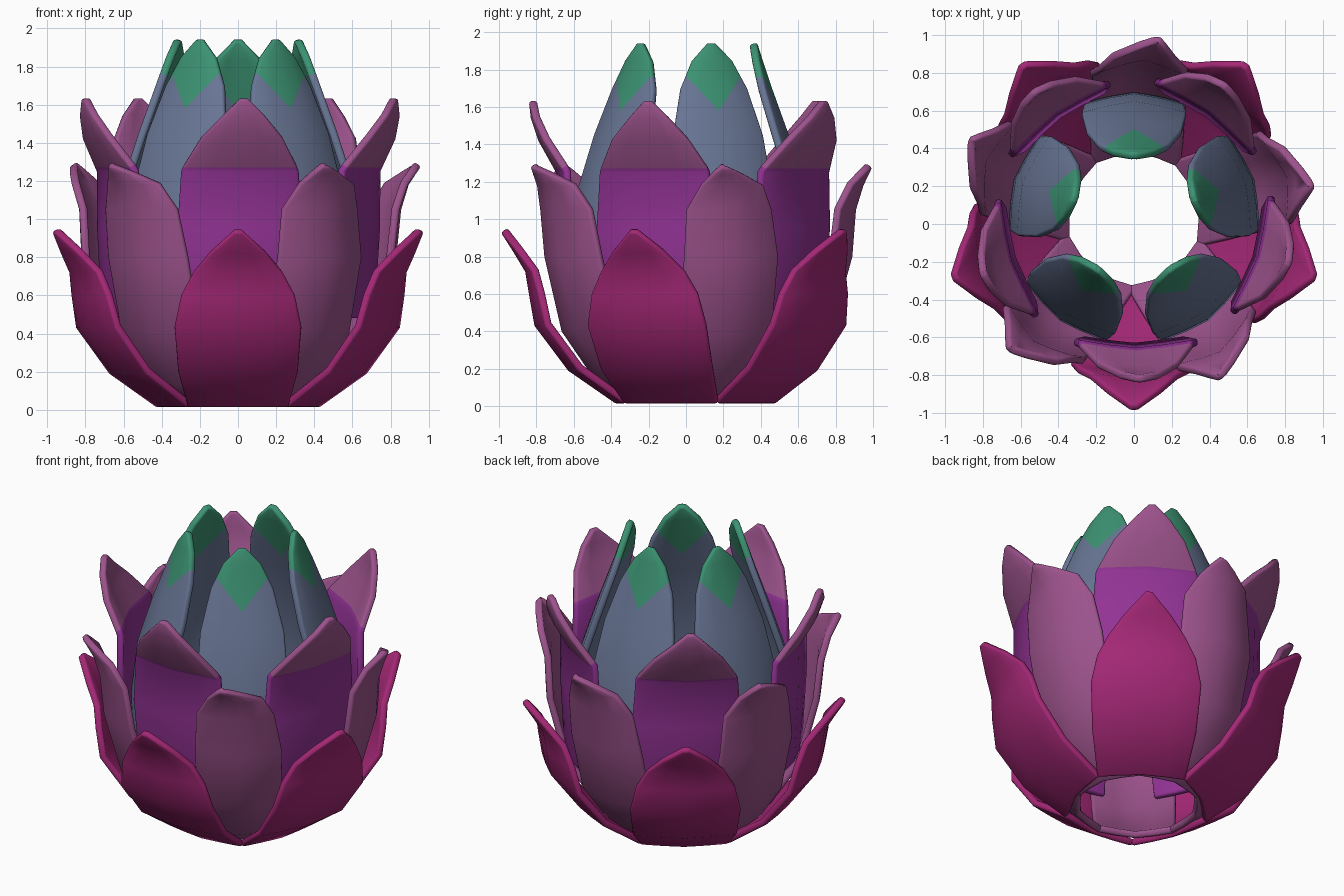
import bpy, bmesh, math
from mathutils import Vector

if "Cube" in bpy.data.objects:
    bpy.data.objects.remove(bpy.data.objects["Cube"], do_unlink=True)


def make_material(name, rgb):
    mat = bpy.data.materials.new(name)
    mat.use_nodes = True
    colour = (*rgb, 1.0)
    mat.diffuse_color = colour
    mat.node_tree.nodes["Principled BSDF"].inputs["Base Color"].default_value = colour
    return mat


magenta = make_material("magenta", (0.37, 0.021, 0.18))
mauve = make_material("mauve", (0.33, 0.085, 0.26))
violet = make_material("violet", (0.29, 0.033, 0.30))
slate = make_material("slate_blue", (0.14, 0.18, 0.30))
green = make_material("tip_green", (0.045, 0.29, 0.17))

CENTRE_Y = 0.03
THICKNESS = 0.042
COLUMNS = (-1, -0.5, 0, 0.5, 1)


def petal(name, angle, rows, cup, mats, tip_height=None, tip_slope=0):
    """Cupped petal from rows of (height, radius, half width, sideways shift)."""
    widest = max(row[2] for row in rows)
    bm = bmesh.new()
    grid = []
    for z, r, half, shift in rows:
        line = []
        for u in COLUMNS:
            recess = cup * abs(u * half / widest) ** 1.3
            line.append(bm.verts.new((r - recess, u * half + shift, z)))
        grid.append(line)
    for low, high in zip(grid, grid[1:]):
        for j in range(len(COLUMNS) - 1):
            bm.faces.new((low[j], low[j + 1], high[j + 1], high[j]))

    # coloured tip, cut along a straight or V-shaped line
    if tip_height:
        for side in (-1, 1):
            bmesh.ops.bisect_plane(
                bm, geom=bm.verts[:] + bm.edges[:] + bm.faces[:], dist=1e-5,
                plane_co=(0, 0, tip_height), plane_no=(0, -side * tip_slope, 1))
        for f in bm.faces:
            c = f.calc_center_median()
            f.material_index = int(c.z > tip_height + tip_slope * abs(c.y))

    # turn the petal to its place around the flower
    for v in bm.verts:
        x, y = v.co.x, v.co.y
        v.co = Vector((x * math.cos(angle) - y * math.sin(angle),
                       x * math.sin(angle) + y * math.cos(angle) + CENTRE_Y, v.co.z))
    mesh = bpy.data.meshes.new(name)
    bm.to_mesh(mesh)
    bm.free()
    for m in mats:
        mesh.materials.append(m)
    obj = bpy.data.objects.new(name, mesh)
    bpy.context.collection.objects.link(obj)

    # thickness with a rounded rim
    solid = obj.modifiers.new("thickness", "SOLIDIFY")
    solid.thickness = THICKNESS
    solid.offset = -1
    bevel = obj.modifiers.new("round_rim", "BEVEL")
    bevel.width = 0.014
    bevel.segments = 2
    bevel.limit_method = "ANGLE"
    bevel.angle_limit = math.radians(60)
    bevel.use_clamp_overlap = False
    bpy.ops.object.select_all(action="DESELECT")
    obj.select_set(True)
    bpy.context.view_layer.objects.active = obj
    for m in ("thickness", "round_rim"):
        bpy.ops.object.modifier_apply(modifier=m)
    bpy.ops.object.shade_smooth_by_angle(angle=math.radians(60))


def ring(name, start, *args, **kwargs):
    for i in range(5):
        petal(f"{name}_{i + 1}", math.radians(start + 72 * i), *args, **kwargs)


# low outer petals
ring("outer_petal", -90, [
    (0.01, 0.40, 0.265, 0), (0.19, 0.66, 0.315, 0), (0.43, 0.84, 0.335, 0),
    (0.60, 0.87, 0.30, 0), (0.72, 0.89, 0.235, 0), (0.82, 0.95, 0.145, 0),
    (0.93, 1.02, 0.022, 0)], 0.055, [magenta])

# second row, tips swept sideways
ring("second_petal", -56, [
    (0.02, 0.37, 0.24, 0), (0.13, 0.53, 0.25, 0), (0.40, 0.75, 0.26, 0),
    (0.80, 0.86, 0.265, 0), (1.05, 0.88, 0.24, -0.02),
    (1.18, 0.92, 0.175, -0.02), (1.24, 0.95, 0.085, -0.06),
    (1.275, 0.97, 0.022, -0.09)], 0.085, [mauve])

# third row, two-toned with flared tips
ring("third_petal", -90, [
    (0.48, 0.70, 0.28, 0), (0.95, 0.72, 0.33, 0.01),
    (1.25, 0.725, 0.31, 0.01), (1.42, 0.82, 0.215, 0.02),
    (1.54, 0.86, 0.11, 0.03), (1.63, 0.87, 0.022, 0.03)],
    0.045, [violet, mauve], tip_height=1.27)

# inner petals closing towards the top
ring("inner_petal", -54, [
    (0.62, 0.67, 0.23, 0), (0.85, 0.66, 0.27, 0), (1.15, 0.62, 0.28, 0),
    (1.45, 0.52, 0.255, 0), (1.70, 0.43, 0.19, 0), (1.85, 0.38, 0.115, 0),
    (1.945, 0.35, 0.022, 0)],
    0.06, [slate, green], tip_height=1.58, tip_slope=1.2)
